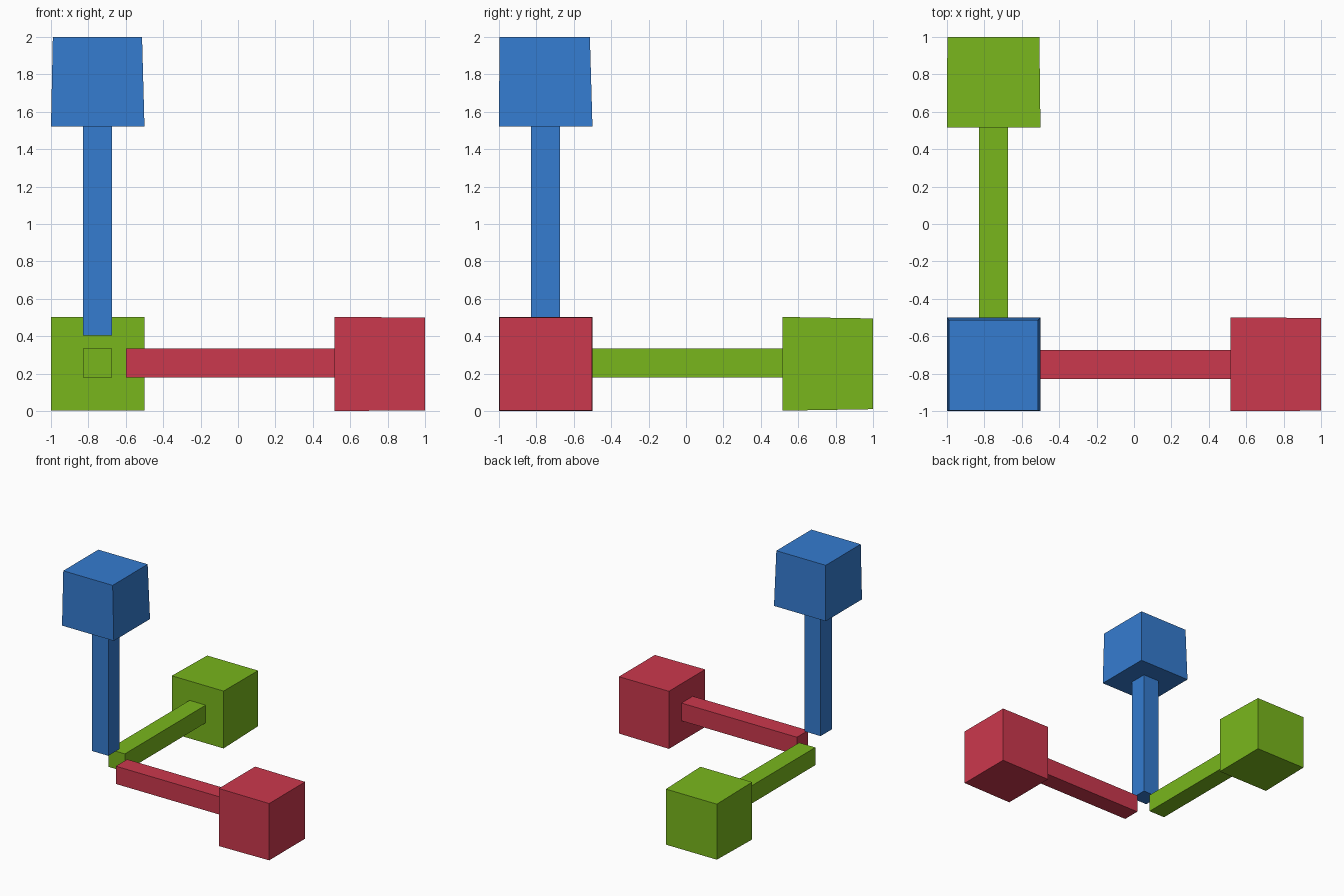
import bpy, bmesh

if "Cube" in bpy.data.objects:
    bpy.data.objects.remove(bpy.data.objects["Cube"])


def arm(name, color, axis, rings):
    """Square arm lofted along an axis: each ring is (position, a0, a1, b0, b1),
    a and b being the two remaining axes in x, y, z order."""
    others = [i for i in range(3) if i != axis]
    bm = bmesh.new()
    loops = []
    for pos, a0, a1, b0, b1 in rings:
        loop = []
        for a, b in ((a0, b0), (a1, b0), (a1, b1), (a0, b1)):
            co = [0.0, 0.0, 0.0]
            co[axis], co[others[0]], co[others[1]] = pos, a, b
            loop.append(bm.verts.new(co))
        loops.append(loop)
    for lo, hi in zip(loops, loops[1:]):
        for i in range(4):
            j = (i + 1) % 4
            bm.faces.new((lo[i], lo[j], hi[j], hi[i]))
    bm.faces.new(loops[0][::-1])
    bm.faces.new(loops[-1])
    bmesh.ops.recalc_face_normals(bm, faces=bm.faces)
    mesh = bpy.data.meshes.new(name)
    bm.to_mesh(mesh)
    bm.free()
    mat = bpy.data.materials.new(name + "_color")
    mat.diffuse_color = color
    mat.use_nodes = True
    mat.node_tree.nodes["Principled BSDF"].inputs["Base Color"].default_value = mat.diffuse_color
    mesh.materials.append(mat)
    obj = bpy.data.objects.new(name, mesh)
    bpy.context.collection.objects.link(obj)


H = (-0.829, -0.673)   # bar span sideways
V = (0.179, 0.334)     # bar span in height
START, NECK = -0.6, 0.515

# Red arm along x
arm("x_axis_arm", (0.6, 0.04, 0.075, 1), 0, [
    (START, *H, *V), (NECK, *H, *V),
    (NECK, -1, -0.5, 0, 0.503), (1, -0.998, -0.502, 0.004, 0.5)])

# Green arm along y
arm("y_axis_arm", (0.19, 0.47, 0.012, 1), 1, [
    (START, *H, *V), (NECK, *H, *V),
    (NECK, -1, -0.5, 0.002, 0.503), (1, -0.998, -0.506, 0.01, 0.495)])

# Blue arm along z
arm("z_axis_arm", (0.035, 0.2, 0.63, 1), 2, [
    (0.405, *H, *H), (1.52, *H, *H),
    (1.52, -1, -0.5, -1, -0.5), (2, -0.99, -0.513, -0.997, -0.514)])
